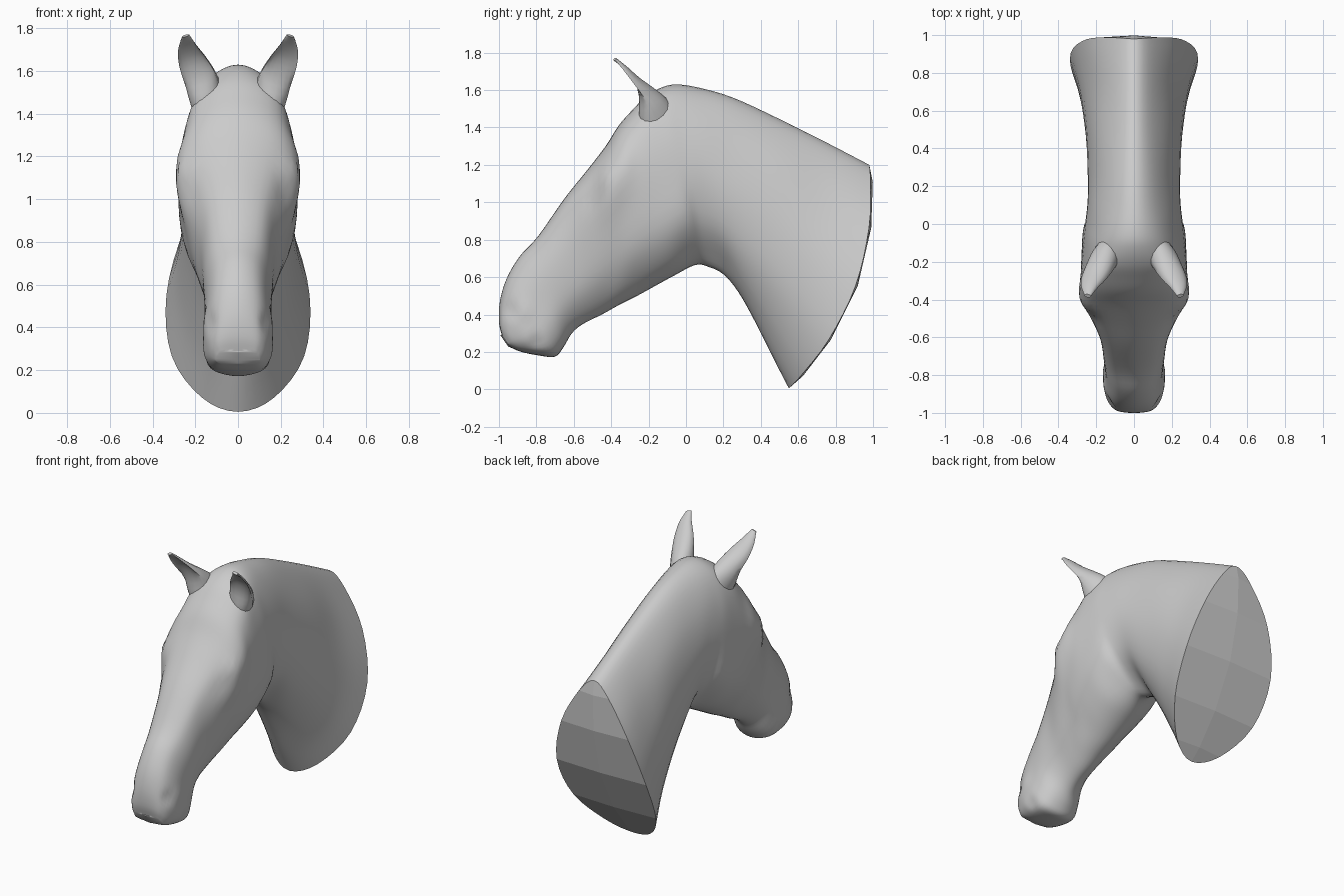
import bpy, bmesh, math
from mathutils import Vector

if "Cube" in bpy.data.objects:
    bpy.data.objects.remove(bpy.data.objects["Cube"])

# Sections: top y,z | bottom y,z | backward bow | half widths at five heights
NECK = [
    (.98, 1.20, .55, .005, .15, .11, .25, .335, .31, .17),
    (.75, 1.32, .47, .16, .10, .10, .21, .285, .26, .14),
    (.50, 1.445, .37, .36, .05, .10, .205, .255, .23, .125),
    (.25, 1.56, .28, .52, 0, .105, .20, .245, .21, .11),
    (.06, 1.615, .20, .615, 0, .115, .21, .245, .20, .08),
    (-.06, 1.63, .12, .655, 0, .13, .22, .255, .21, .085),
]
HEAD = [
    (-.14, 1.61, .05, .665, 0, .15, .235, .265, .25, .12),
    (-.22, 1.56, -.06, .61, 0, .175, .25, .275, .26, .15),
    (-.29, 1.49, -.17, .55, 0, .18, .265, .28, .25, .14),
    (-.36, 1.41, -.27, .495, 0, .18, .285, .27, .23, .12),
    (-.43, 1.30, -.36, .45, 0, .18, .28, .25, .20, .11),
    (-.53, 1.17, -.45, .40, 0, .15, .22, .215, .175, .09),
    (-.65, 1.02, -.55, .35, 0, .12, .17, .175, .15, .08),
    (-.79, .82, -.61, .30, 0, .10, .15, .16, .14, .08),
    (-.89, .71, -.655, .225, 0, .09, .14, .155, .15, .10),
    (-.96, .59, -.70, .175, 0, .09, .14, .16, .16, .11),
    (-.995, .47, -.78, .18, 0, .085, .135, .155, .155, .11),
    (-1.0, .36, -.88, .20, 0, .08, .115, .13, .125, .09),
    (-.985, .29, -.94, .225, 0, .07, .09, .10, .10, .07),
]


def catmull(a, b, c, d, t):
    return 0.5 * (2 * b + (c - a) * t + (2 * a - 5 * b + 4 * c - d) * t * t
                  + (3 * b - a - 3 * c + d) * t ** 3)


def refine(pts, before, after, n):
    """Smooth a row of points with n steps per span."""
    p = [before] + pts + [after]
    out = [catmull(*p[i:i + 4], k / n) for i in range(len(pts) - 1) for k in range(n)]
    return out + [pts[-1]]


def flip(v):
    return Vector((-v.x, v.y, v.z))


def half_section(row):
    ty, tz, by, bz, bow = row[:5]
    top, bot = Vector((0, ty, tz)), Vector((0, by, bz))
    d = (bot - top).normalized()
    back = Vector((0, -d.z, d.y))
    pts = []
    for k, w in enumerate((0,) + row[5:] + (0,)):
        t = (1 - math.cos(math.pi * k / 6)) / 2
        pts.append(top.lerp(bot, t) + back * bow * 4 * t * (1 - t) + Vector((w, 0, 0)))
    return refine(pts, flip(pts[1]), flip(pts[-2]), 4)


def press(rows, center, radius, amount):
    """Push the side surface in or out around a point."""
    c = Vector(center)
    for r in rows:
        for v in r[1:-1]:
            q = (v - c).length / radius
            if q < 1:
                v.x += amount * (1 - q * q) ** 2


def finish(bm, name):
    bmesh.ops.mirror(bm, geom=bm.verts[:] + bm.edges[:] + bm.faces[:],
                     axis='X', merge_dist=1e-4)
    bmesh.ops.remove_doubles(bm, verts=bm.verts[:], dist=1e-5)
    bmesh.ops.recalc_face_normals(bm, faces=bm.faces[:])
    me = bpy.data.meshes.new(name)
    bm.to_mesh(me)
    bm.free()
    ob = bpy.data.objects.new(name, me)
    bpy.context.collection.objects.link(ob)
    bpy.ops.object.select_all(action='DESELECT')
    ob.select_set(True)
    bpy.context.view_layer.objects.active = ob
    bpy.ops.object.shade_smooth_by_angle(angle=math.radians(40))
    return ob


# Head and neck as one continuous loft
control = [half_section(r) for r in NECK + HEAD]
columns = [refine(list(c), c[0], c[-1], 4) for c in zip(*control)]
rows = [list(r) for r in zip(*columns)]
press(rows, (.26, -.45, 1.15), .09, .018)      # eye
press(rows, (.22, -.50, 1.03), .09, -.008)     # hollow below the eye
press(rows, (.13, -.94, .42), .07, -.012)      # nostril
press(rows, (.15, -.86, .42), .07, .006)       # nostril rim
press(rows, (.14, -.80, .26), .06, -.012)      # corner of the mouth

bm = bmesh.new()
grid = [[bm.verts.new(p) for p in r] for r in rows]
for r, s in zip(grid, grid[1:]):
    for j in range(len(r) - 1):
        bm.faces.new((r[j], r[j + 1], s[j + 1], s[j]))

# Faceted cut face of the neck, and the tip of the nose
for ring, bulge, step in ((grid[0], .012, 4), (grid[-1], -.008, 1)):
    picks = list(range(0, len(ring), step))
    mid = {j: bm.verts.new((0, ring[j].co.y + bulge, ring[j].co.z)) for j in picks[1:-1]}
    mid[0], mid[picks[-1]] = ring[0], ring[-1]
    for a, b in zip(picks, picks[1:]):
        bm.faces.new(list(dict.fromkeys(ring[a:b + 1] + [mid[b], mid[a]])))
head = finish(bm, "head_and_neck")
for p in head.data.polygons:
    if len(p.vertices) > 4:
        p.use_smooth = False

# Ears: cupped, tapering lofts (centre, half width, half depth, cup)
EAR = [((.12, -.14, 1.40), .075, .12, 1), ((.155, -.185, 1.50), .078, .10, .8),
       ((.182, -.232, 1.575), .076, .07, .3),
       ((.213, -.285, 1.645), .066, .042, -.3), ((.238, -.335, 1.71), .044, .026, -.3),
       ((.245, -.38, 1.765), .018, .010, 1)]
u, v = Vector((.95, .15, -.25)).normalized(), Vector((.15, -.8, -.5)).normalized()
rings = []
for c, w, d, cup in EAR:
    ring = []
    for k in range(16):
        a = math.tau * k / 16
        s = math.sin(a)
        ring.append(Vector(c) + u * w * math.cos(a) + v * d * s * (cup if s > 0 else 1))
    rings.append(ring)
cols = [refine(list(c), c[0], c[-1], 3) for c in zip(*rings)]
bm = bmesh.new()
grid = [[bm.verts.new(p) for p in r] for r in zip(*cols)]
for r, s in zip(grid, grid[1:]):
    for j in range(16):
        k = (j + 1) % 16
        bm.faces.new((r[j], r[k], s[k], s[j]))
bm.faces.new(grid[0])
bm.faces.new(grid[-1])
finish(bm, "ears")
